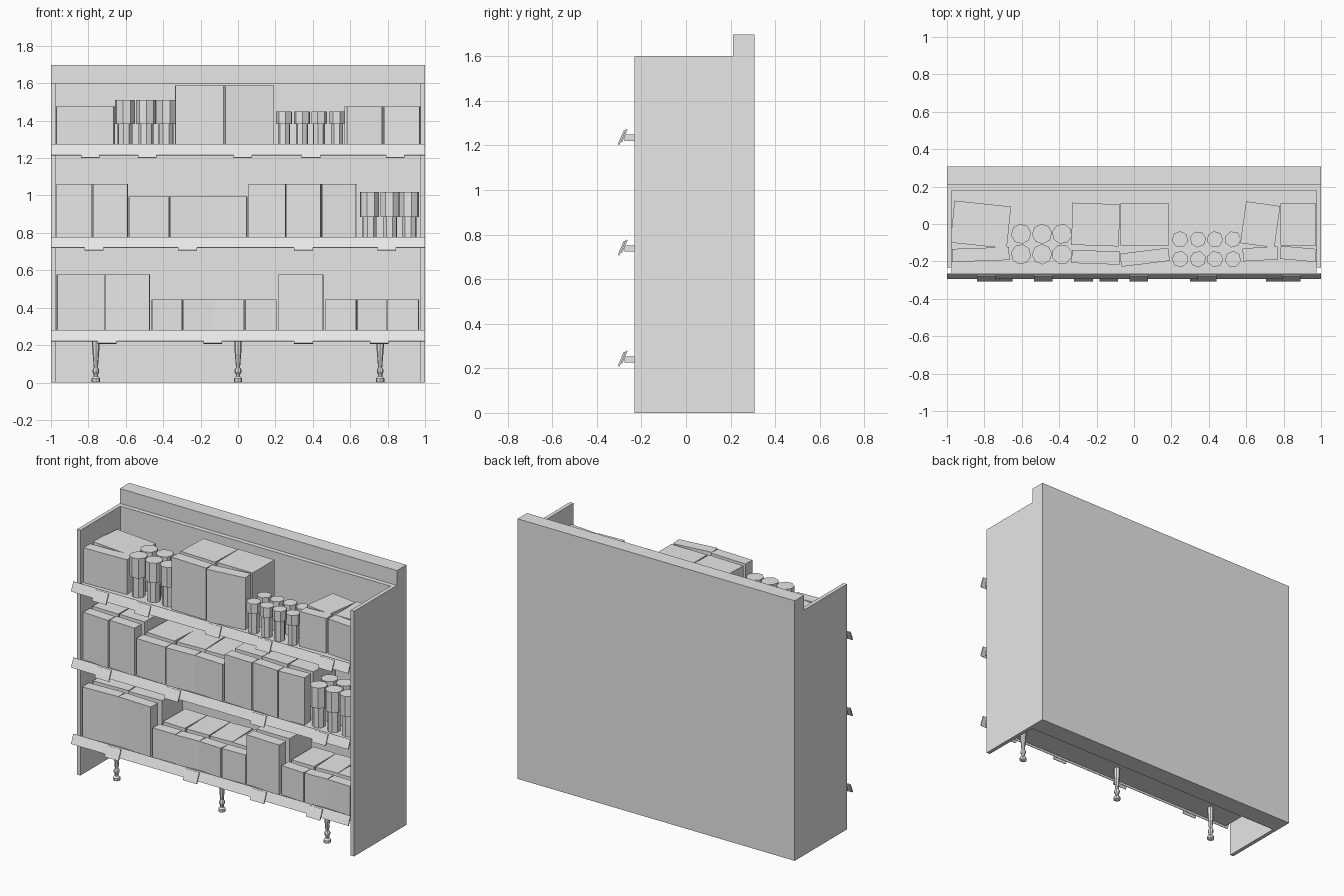
import bpy, bmesh, random
from math import radians, cos, sin, tau
from mathutils import Matrix, Vector

random.seed(4)
if "Cube" in bpy.data.objects:
    bpy.data.objects.remove(bpy.data.objects["Cube"])

grey = bpy.data.materials.new("light_grey")
grey.use_nodes = True
grey.diffuse_color = (0.8, 0.8, 0.8, 1)
grey.node_tree.nodes["Principled BSDF"].inputs["Base Color"].default_value = (0.8, 0.8, 0.8, 1)


def finish(name, bm):
    mesh = bpy.data.meshes.new(name)
    bm.to_mesh(mesh)
    bm.free()
    mesh.materials.append(grey)
    obj = bpy.data.objects.new(name, mesh)
    bpy.context.collection.objects.link(obj)
    return obj


def box(name, center, size, tilt=0, turn=0):
    """Box with a tilt about x and a turn about z, in degrees."""
    bm = bmesh.new()
    rot = Matrix.Rotation(radians(turn), 4, "Z") @ Matrix.Rotation(radians(tilt), 4, "X")
    bmesh.ops.create_cube(bm, size=1, matrix=Matrix.Translation(center) @ rot
                          @ Matrix.Diagonal((*size, 1)))
    return finish(name, bm)


def span(name, x, y, z):
    """Box given by its ranges."""
    r = (x, y, z)
    return box(name, [(a + b) / 2 for a, b in r], [b - a for a, b in r])


def lathe(name, x, y, z, profile, sides, phase=0):
    """Faceted turned solid from (radius, height) pairs, bottom to top."""
    bm = bmesh.new()
    rings = [[bm.verts.new((x + r * cos(tau * i / sides + phase),
                            y + r * sin(tau * i / sides + phase), z + h))
              for i in range(sides)] for r, h in profile]
    for low, high in zip(rings, rings[1:]):
        for i in range(sides):
            j = (i + 1) % sides
            bm.faces.new((low[i], low[j], high[j], high[i]))
    bm.faces.new(rings[0][::-1])
    bm.faces.new(rings[-1])
    return finish(name, bm)


# Cabinet shell
span("back_panel", (-0.98, 0.98), (0.18, 0.307), (0, 1.6))
span("header", (-1, 1), (0.21, 0.307), (1.6, 1.697))
for side, s in (("right", -1), ("left", 1)):
    span(side + "_side_panel", sorted((0.975 * s, s)), (-0.232, 0.307), (0, 1.6))

# Shelves with slanted price strips and tags
SHELVES = {
    "lower": (0.254, (-0.7, -0.135, 0.35, 0.755)),
    "middle": (0.752, (-0.77, -0.27, 0.35, 0.795)),
    "upper": (1.248, (-0.79, -0.485, 0.025, 0.39, 0.84)),
}
for row, (top, tags) in SHELVES.items():
    span(row + "_shelf", (-0.975, 0.975), (-0.275, 0.18), (top - 0.027, top))
    box(row + "_price_strip", (0, -0.278, top - 0.004), (2, 0.008, 0.062), tilt=-23)
    for x in tags:
        box(row + "_price_tag", (x, -0.289, top - 0.013), (0.1, 0.008, 0.07), tilt=-23)

# Legs under the lower shelf
LEG = [(0.012, 0), (0.022, 0.004), (0.022, 0.022), (0.012, 0.032), (0.012, 0.045),
       (0.018, 0.055), (0.018, 0.068), (0.011, 0.08), (0.02, 0.19), (0.02, 0.23)]
for x in (-0.76, 0, 0.76):
    lathe("leg", x, -0.165, 0, LEG, 8)


# Cartons: a deep one behind and a shallow one in front
def carton_pair(x0, x1, base, height, back_turn=None, front_turn=None, front_y=-0.17):
    w, x = x1 - x0, (x0 + x1) / 2
    b = random.uniform(-3, 3) if back_turn is None else back_turn
    f = random.uniform(-4, 4) if front_turn is None else front_turn
    z = base + height / 2
    box("back_carton", (x, -0.003, z), (w - 0.006, 0.225, height), turn=b)
    box("front_carton", (x, front_y, z), (w - 0.004, 0.07, height), turn=f)


upper = SHELVES["upper"][0]
carton_pair(-0.975, -0.665, upper, 0.227, -6, 2, -0.163)
carton_pair(-0.335, -0.075, upper, 0.34, -2, -2, -0.178)
carton_pair(-0.075, 0.19, upper, 0.34, 0, 7, -0.178)
carton_pair(0.58, 0.77, upper, 0.227, -8, 3, -0.16)
carton_pair(0.78, 0.975, upper, 0.227, 0, -5, -0.16)


def carton_run(base, height, edges):
    for x0, x1 in zip(edges, edges[1:]):
        carton_pair(x0, x1, base, height, front_y=-0.185)


middle = SHELVES["middle"][0]
carton_run(middle, 0.309, (-0.97, -0.777, -0.588))
carton_run(middle, 0.243, (-0.583, -0.367, -0.16, 0.05))
carton_run(middle, 0.309, (0.055, 0.258, 0.446, 0.632))
lower = SHELVES["lower"][0]
carton_run(lower, 0.324, (-0.97, -0.713, -0.47))
carton_run(lower, 0.19, (-0.463, -0.297, -0.128, 0.036, 0.208))
carton_run(lower, 0.324, (0.212, 0.457))
carton_run(lower, 0.19, (0.465, 0.634, 0.797, 0.968))


# Bottles: slim body with a wide top section
def bottles(xs, ys, base, height, radius, sides):
    split = 0.134
    body = radius * 0.75
    profile = [(body, 0), (body, split), (radius, split), (radius, height)]
    for x in xs:
        for y in ys:
            lathe("bottle", x, y, base, profile, sides, random.uniform(0, 1))


bottles((-0.604, -0.492, -0.385), (-0.053, -0.162), upper, 0.263, 0.054, 8)
bottles((0.246, 0.342, 0.433, 0.529), (-0.082, -0.188), upper, 0.2, 0.044, 7)
bottles((0.703, 0.812, 0.916), (-0.06, -0.17), middle, 0.267, 0.053, 8)
